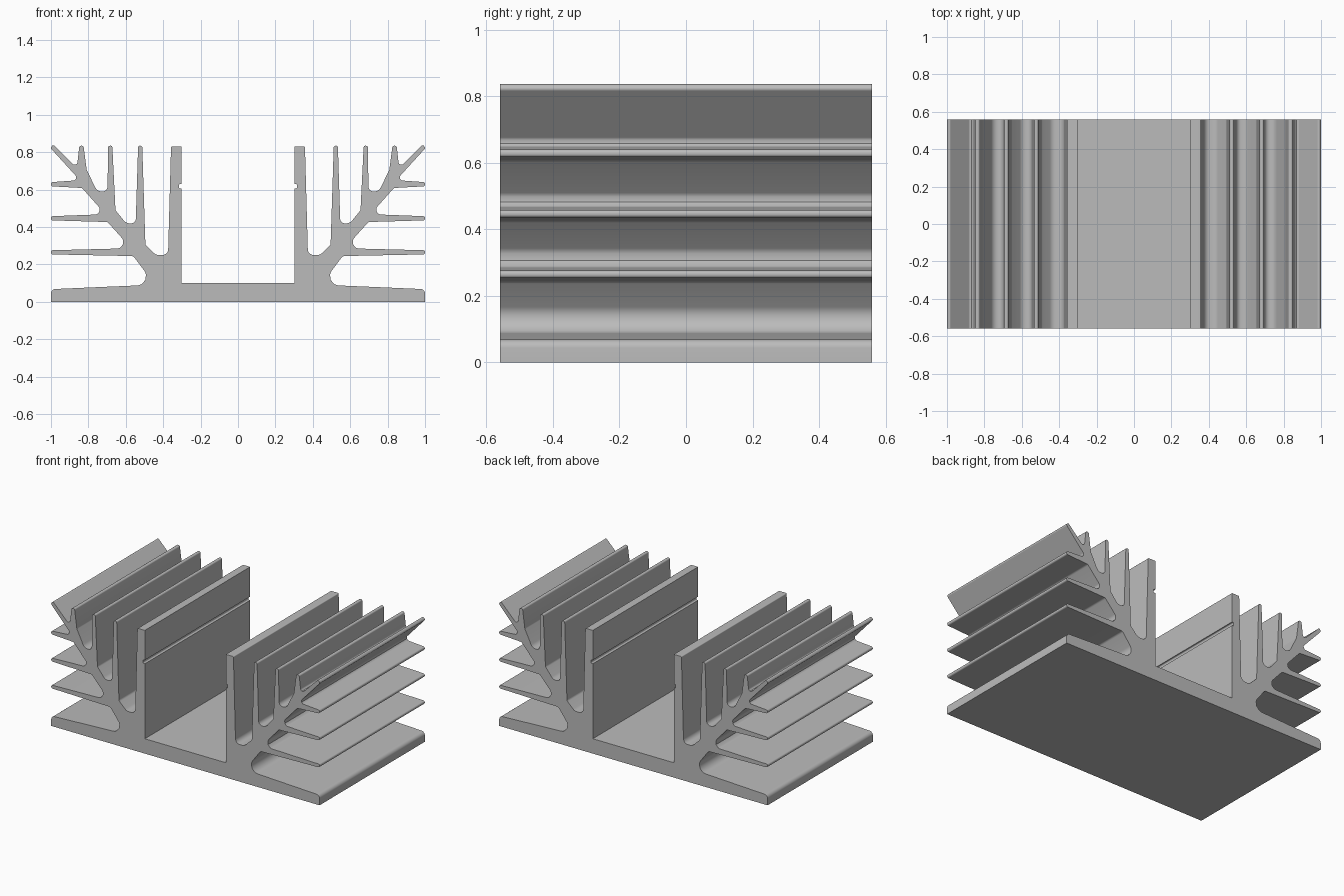
import bpy
import bmesh
from math import tan
from mathutils import Vector

DEPTH = 1.12
HEIGHT = 0.835


def remove_default_cube():
    cube = bpy.data.objects.get("Cube")
    if cube:
        bpy.data.objects.remove(cube, do_unlink=True)


def make_material(name, color):
    material = bpy.data.materials.new(name)
    material.use_nodes = True
    material.diffuse_color = color
    material.node_tree.nodes["Principled BSDF"].inputs["Base Color"].default_value = color
    return material


def round_corners(corners, steps=6):
    """Replace every corner (x, z, radius) of a closed outline by a tangent arc."""
    rounded = []
    count = len(corners)
    for i, (x, z, radius) in enumerate(corners):
        corner = Vector((x, z))
        if radius == 0:
            rounded.append(corner)
            continue
        before = Vector(corners[i - 1][:2]) - corner
        after = Vector(corners[(i + 1) % count][:2]) - corner
        half = before.angle(after) / 2
        limit = 0.49 * min(before.length, after.length)
        reach = min(radius / tan(half), limit)
        radius = reach * tan(half)
        start = corner + before.normalized() * reach
        end = corner + after.normalized() * reach
        middle = (before.normalized() + after.normalized()).normalized()
        centre = corner + middle * (reach ** 2 + radius ** 2) ** 0.5
        for step in range(steps + 1):
            spoke = start.lerp(end, step / steps) - centre
            rounded.append(centre + spoke.normalized() * radius)
    return rounded


def base_profile():
    """Edge of the base plate and the undercut beneath the lowest fin."""
    return [(1, 0, 0), (1, 0.068, 0.025), (0.445, 0.092, 0.05)]


def side_fins():
    """Three horizontal fins stepping up and out along the slanted trunk."""
    outline = []
    for level in range(3):
        root = 0.56 + 0.137 * level
        z = 0.265 + 0.182 * level
        valley_radius = 0.035 - 0.009 * level
        outline += [
            (root, z - 0.02, 0.02),
            (1, z - 0.011, 0.01),
            (1, z + 0.011, 0.01),
            (root + 0.012, z + 0.022, valley_radius),
        ]
    return outline


def branch_tip():
    """Diagonal fin that ends the trunk, and the notch behind it."""
    return [(1.003, 0.823, 0.01), (0.988, 0.842, 0.01), (0.862, 0.715, 0.015)]


def upright_fins():
    """Three vertical fins, each followed by the rounded valley inside it."""
    outline = []
    centres = [0.837, 0.683, 0.523]
    floors = [0.59, 0.42, 0.25]
    foot_rises = [0.115, 0.07, 0.055]
    next_sides = [0.698, 0.547, 0.374]
    for x, floor, rise, side in zip(centres, floors, foot_rises, next_sides):
        outline += [
            (x + 0.011, HEIGHT, 0.01),
            (x - 0.011, HEIGHT, 0.01),
            (x - 0.028, floor + rise, 0.02),
            (x - 0.085, floor, 0.04),
            (side, floor, 0.045),
        ]
    return outline


def inner_wall():
    """Thick wall with a small groove, running down to the channel floor."""
    inner, groove = 0.302, 0.315
    return [
        (0.358, 0.83, 0.006), (inner, 0.83, 0),
        (inner, 0.63, 0), (groove, 0.63, 0.008),
        (groove, 0.605, 0.008), (inner, 0.605, 0),
        (inner, 0.1, 0),
    ]


def extrude_profile(name, outline, depth, material):
    mesh = bpy.data.meshes.new(name)
    bm = bmesh.new()
    face = bm.faces.new([bm.verts.new((p.x, -depth / 2, p.y)) for p in outline])
    extruded = bmesh.ops.extrude_face_region(bm, geom=[face], use_keep_orig=True)
    moved = [v for v in extruded["geom"] if isinstance(v, bmesh.types.BMVert)]
    bmesh.ops.translate(bm, verts=moved, vec=(0, depth, 0))
    bmesh.ops.recalc_face_normals(bm, faces=bm.faces)
    # Split the concave end caps cleanly
    caps = [f for f in bm.faces if len(f.verts) > 4]
    bmesh.ops.triangulate(bm, faces=caps)
    bm.to_mesh(mesh)
    bm.free()
    mesh.materials.append(material)
    obj = bpy.data.objects.new(name, mesh)
    bpy.context.collection.objects.link(obj)
    return obj


remove_default_cube()
aluminium = make_material("plain_grey_metal", (0.5, 0.5, 0.5, 1))

# Right half of the cross-section, then its mirror image
right_half = base_profile() + side_fins() + branch_tip() + upright_fins() + inner_wall()
left_half = [(-x, z, radius) for x, z, radius in reversed(right_half)]
section = round_corners(right_half + left_half)

heat_sink = extrude_profile("finned_heat_sink", section, DEPTH, aluminium)

# Smooth the rounded valleys and fin tips, keep real edges crisp
bpy.ops.object.select_all(action="DESELECT")
heat_sink.select_set(True)
bpy.context.view_layer.objects.active = heat_sink
bpy.ops.object.shade_smooth_by_angle(angle=0.6)
